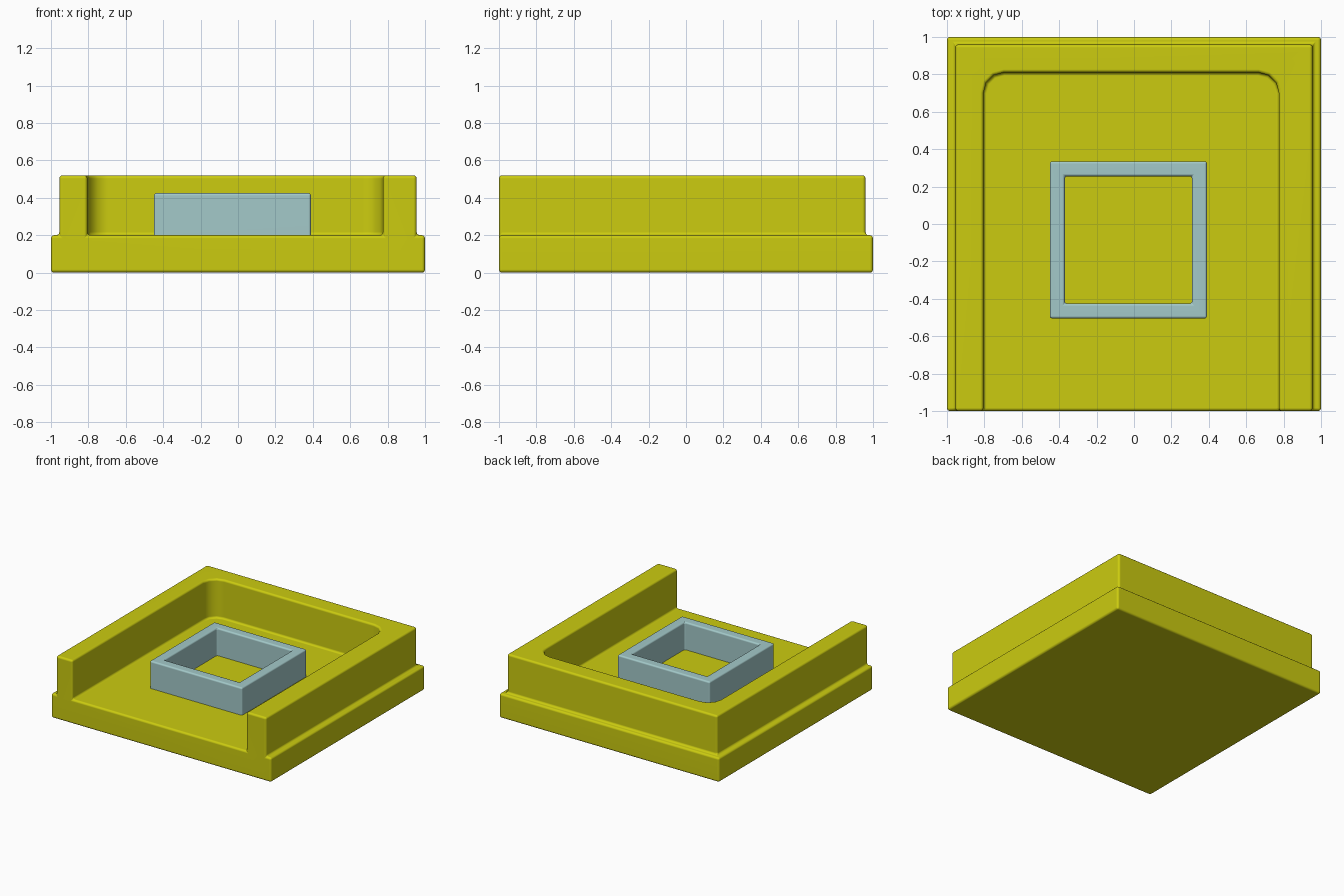
import bpy
import bmesh
import math

cube = bpy.data.objects.get("Cube")
if cube:
    bpy.data.objects.remove(cube, do_unlink=True)


def material(name, rgb):
    mat = bpy.data.materials.new(name)
    mat.use_nodes = True
    color = (*rgb, 1.0)
    mat.diffuse_color = color
    mat.node_tree.nodes["Principled BSDF"].inputs["Base Color"].default_value = color
    return mat


def finish(bm, name, mat, radius, skip_below=None):
    """Round the hard edges, smooth the shading and make the object."""
    bmesh.ops.remove_doubles(bm, verts=bm.verts, dist=0.0001)
    bmesh.ops.recalc_face_normals(bm, faces=bm.faces)
    hard = [e for e in bm.edges if e.calc_face_angle(0) > math.radians(40)]
    if skip_below is not None:
        hard = [e for e in hard if max(v.co.z for v in e.verts) > skip_below]
    bmesh.ops.bevel(bm, geom=hard, offset=radius, offset_type='OFFSET',
                    segments=3, profile=0.5, affect='EDGES', clamp_overlap=False)
    mesh = bpy.data.meshes.new(name)
    bm.to_mesh(mesh)
    bm.free()
    obj = bpy.data.objects.new(name, mesh)
    bpy.context.collection.objects.link(obj)
    mesh.materials.append(mat)
    bpy.ops.object.select_all(action='DESELECT')
    obj.select_set(True)
    bpy.context.view_layer.objects.active = obj
    bpy.ops.object.shade_smooth_by_angle(angle=math.radians(40))
    weighted = obj.modifiers.new("Even Shading", 'WEIGHTED_NORMAL')
    weighted.keep_sharp = True
    return obj


def face(bm, points):
    bm.faces.new([bm.verts.new(p) for p in points])


def strip(bm, path, low, high):
    """Upright walls along an open path."""
    for (ax, ay), (bx, by) in zip(path, path[1:]):
        face(bm, [(ax, ay, low), (bx, by, low), (bx, by, high), (ax, ay, high)])


def flat(bm, path, z):
    face(bm, [(x, y, z) for x, y in path])


def u_path(left, right, back, radius=0.0, steps=3):
    """U-shaped path open at the front, with optional round back corners."""
    path = [(left, FRONT)]
    if radius:
        for cx, start in ((left + radius, math.pi), (right - radius, math.pi / 2)):
            for i in range(steps + 1):
                a = start - i * math.pi / 2 / steps
                path.append((cx + radius * math.cos(a),
                             back - radius + radius * math.sin(a)))
    else:
        path += [(left, back), (right, back)]
    return path + [(right, FRONT)]


yellow = material("Yellow", (0.6, 0.6, 0.005))
pale_blue = material("Pale Blue", (0.366, 0.584, 0.584))

# Tray: slab with a raised wall on three sides
FRONT, FLOOR, TOP = -1.0, 0.2, 0.52
slab = u_path(-1.0, 1.0, 1.0)
outer = u_path(-0.955, 0.955, 0.96)
inner = u_path(-0.805, 0.775, 0.81, radius=0.11)

bm = bmesh.new()
flat(bm, slab, 0)
strip(bm, slab, 0, FLOOR)
flat(bm, slab + outer[::-1], FLOOR)
strip(bm, outer, FLOOR, TOP)
flat(bm, outer + inner[::-1], TOP)
strip(bm, inner, FLOOR, TOP)
flat(bm, inner, FLOOR)
front = [(-1.0, 0), (-1.0, FLOOR)]
for x_a, x_b in ((-0.955, -0.805), (0.775, 0.955)):
    front += [(x_a, FLOOR), (x_a, TOP), (x_b, TOP), (x_b, FLOOR)]
front += [(1.0, FLOOR), (1.0, 0)]
face(bm, [(x, FRONT, z) for x, z in front])
finish(bm, "walled_tray", yellow, 0.017)


# Square frame standing on the tray floor
def square(half):
    cx, cy = -0.03, -0.085
    return [(cx + sx * half, cy + sy * half)
            for sx, sy in ((-1, -1), (1, -1), (1, 1), (-1, 1))]


BOTTOM, RIM = 0.17, 0.425
big, small = square(0.42), square(0.34)
bm = bmesh.new()
for ring in (big, small):
    strip(bm, ring + ring[:1], BOTTOM, RIM)
for i in range(4):
    j = (i + 1) % 4
    for z in (BOTTOM, RIM):
        flat(bm, [big[i], big[j], small[j], small[i]], z)
finish(bm, "square_frame", pale_blue, 0.013, skip_below=BOTTOM + 0.01)
